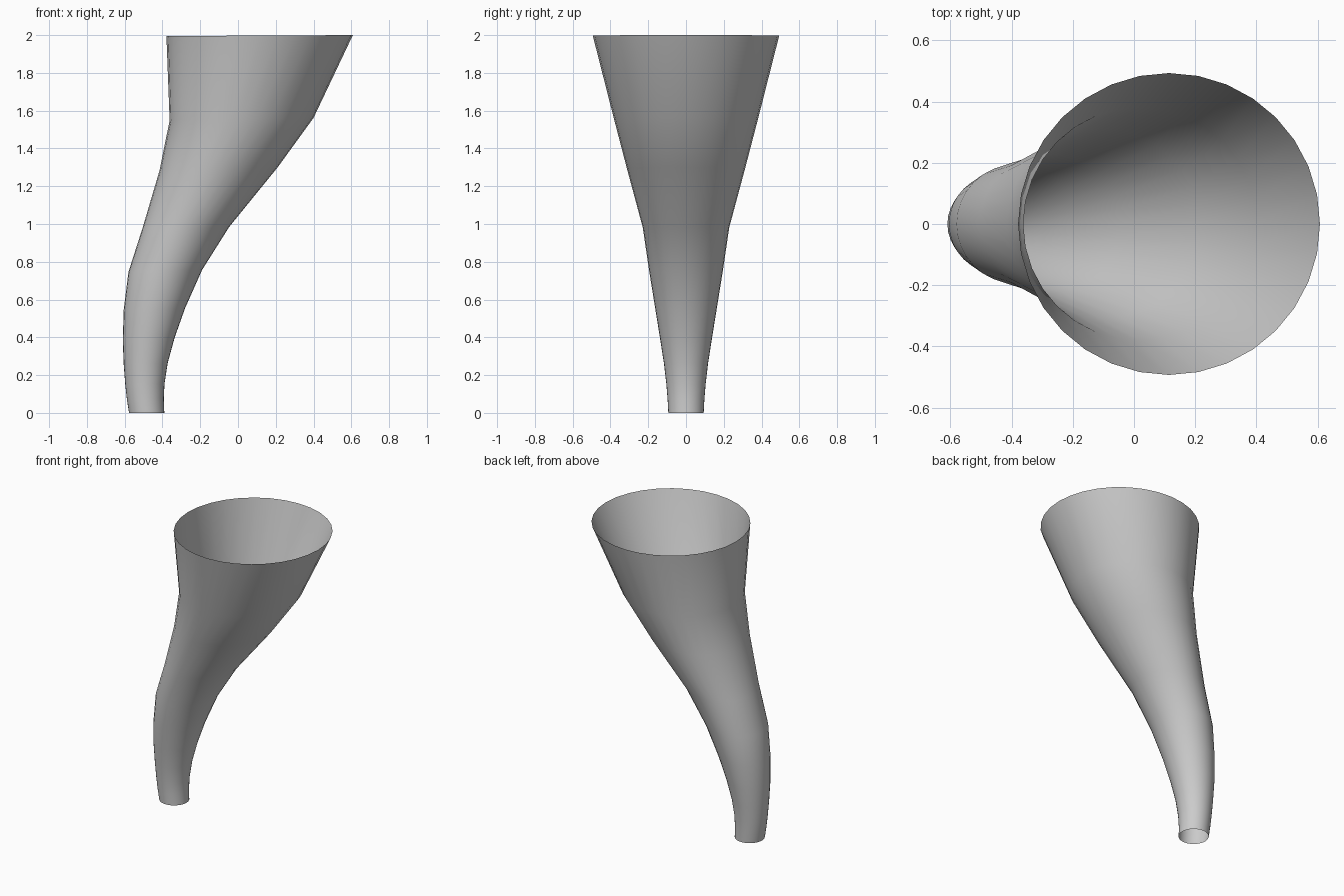
import bpy, bmesh
from math import cos, sin, pi

if "Cube" in bpy.data.objects:
    bpy.data.objects.remove(bpy.data.objects["Cube"])

SEGMENTS = 32

# Rings from bottom to top: left x, left z, right x, right z
RINGS = [
    (-0.577, 0.0, -0.390, 0.0),
    (-0.588, 0.070, -0.393, 0.075),
    (-0.597, 0.150, -0.389, 0.155),
    (-0.605, 0.255, -0.372, 0.265),
    (-0.610, 0.385, -0.336, 0.397),
    (-0.605, 0.545, -0.280, 0.555),
    (-0.580, 0.746, -0.190, 0.757),
    (-0.505, 0.980, -0.047, 0.984),
    (-0.415, 1.285, 0.210, 1.300),
    (-0.362, 1.548, 0.400, 1.562),
    (-0.379, 1.995, 0.608, 2.0),
]

# Open curved horn skinned through the rings
bm = bmesh.new()
loops = []
for lx, lz, rx, rz in RINGS:
    cx, cz, r, tilt = (lx + rx) / 2, (lz + rz) / 2, (rx - lx) / 2, (rz - lz) / 2
    loops.append([bm.verts.new((cx + r * cos(a), r * sin(a), cz + tilt * cos(a)))
                  for a in (2 * pi * i / SEGMENTS for i in range(SEGMENTS))])
for low, high in zip(loops, loops[1:]):
    for i in range(SEGMENTS):
        j = (i + 1) % SEGMENTS
        bm.faces.new((low[i], low[j], high[j], high[i])).smooth = True

mesh = bpy.data.meshes.new("horn")
bm.to_mesh(mesh)
bm.free()
horn = bpy.data.objects.new("horn", mesh)
bpy.context.collection.objects.link(horn)
